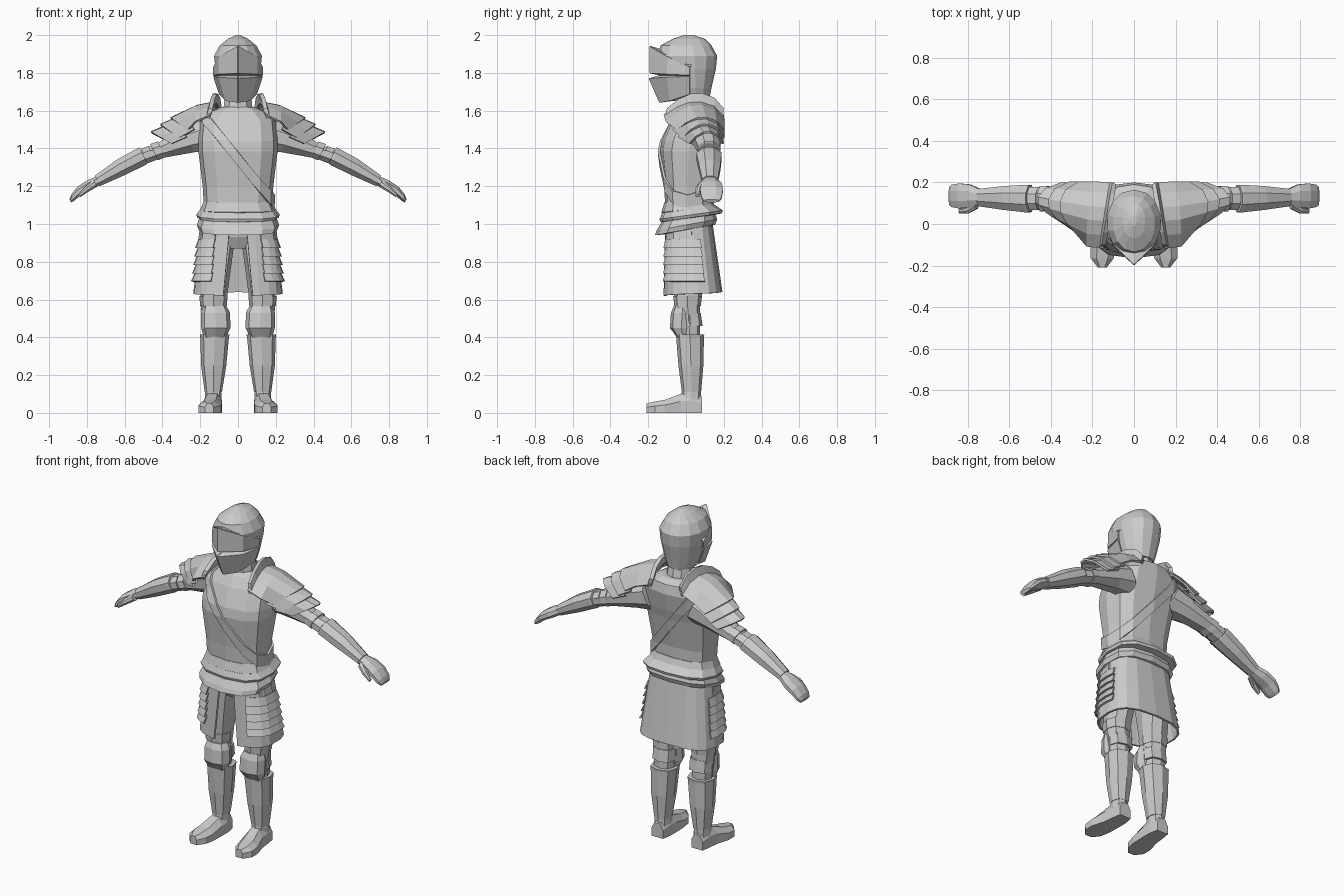
import bpy, bmesh, math
from mathutils import Vector

steel = bpy.data.materials.new("plain_grey")
steel.diffuse_color = (0.6, 0.6, 0.6, 1)


def finish(name, bm, mirror=False, thick=0.0):
    """Turn a bmesh into a flat shaded part, optionally mirrored and thickened."""
    bmesh.ops.recalc_face_normals(bm, faces=bm.faces)
    me = bpy.data.meshes.new(name)
    bm.to_mesh(me)
    bm.free()
    me.materials.append(steel)
    ob = bpy.data.objects.new(name, me)
    bpy.context.collection.objects.link(ob)
    if thick:
        s = ob.modifiers.new("thickness", 'SOLIDIFY')
        s.thickness, s.offset = thick, 0
    if mirror:
        m = ob.modifiers.new("mirror", 'MIRROR')
        m.use_clip = True
    return ob


def loft(name, rings, closed=True, caps=True, **kw):
    """Skin a list of equal length point rows."""
    bm = bmesh.new()
    rows = [[bm.verts.new(p) for p in r] for r in rings]
    n = len(rows[0])
    for a, b in zip(rows, rows[1:]):
        for i in range(n if closed else n - 1):
            j = (i + 1) % n
            bm.faces.new((a[i], a[j], b[j], b[i]))
    if closed and caps:
        bm.faces.new(rows[0])
        bm.faces.new(rows[-1])
    return finish(name, bm, **kw)


def spow(v, p):
    return math.copysign(abs(v) ** p, v)


def ring(z, x0, x1, y0, y1, n=12, p=0.8, tilt=0.0):
    """Rounded box outline at height z, first point at the front centre."""
    cx, cy, rx, ry = (x0 + x1) / 2, (y0 + y1) / 2, (x1 - x0) / 2, (y1 - y0) / 2
    out = []
    for i in range(n):
        t = 2 * math.pi * i / n
        y = cy - ry * spow(math.cos(t), p)
        out.append(Vector((cx + rx * spow(math.sin(t), p), y, z + tilt * y)))
    return out


def body(rows, **kw):
    return [ring(z, -rx, rx, y0, y1, **kw) for z, rx, y0, y1 in rows]


def limb(x, y, z, w, h, n=8):
    """Arm section: w along y, h across the arm."""
    pts = []
    for i in range(n):
        t = 2 * math.pi * (i + 0.5) / n
        c, s = math.cos(t) * w, math.sin(t) * h
        pts.append(Vector((x + 0.43 * s, y + c, z + 0.9 * s)))
    return pts


# --- head ---
loft("helmet", body([(1.67, .08, -.06, .125), (1.72, .1, -.09, .135), (1.82, .122, -.13, .158),
                     (1.89, .13, -.15, .165), (1.945, .1, -.135, .135), (1.98, .055, -.07, .1),
                     (2.0, .012, -.01, .04)], n=14, p=.95))
loft("neck", body([(1.58, .085, -.04, .14), (1.7, .07, -.02, .11)], n=10, p=1))
loft("upper_visor", [[(0, -.19, 1.94), (.1, -.095, 1.885), (.128, .02, 1.83)],
                     [(0, -.19, 1.80), (.1, -.1, 1.795), (.128, .02, 1.79)],
                     [(0, -.135, 1.79), (.08, -.08, 1.79), (.12, .02, 1.78)]],
     closed=False, mirror=True, thick=.008)
loft("visor_brow", [[(0, -.19, 1.94), (.1, -.095, 1.885), (.128, .02, 1.83)],
                    [(0, -.14, 1.925), (.08, -.08, 1.89), (.12, .03, 1.84)]],
     closed=False, mirror=True, thick=.006)
loft("lower_visor", [[(0, -.135, 1.785), (.08, -.08, 1.785), (.12, .02, 1.785)],
                     [(0, -.195, 1.77), (.102, -.1, 1.775), (.128, .02, 1.78)],
                     [(0, -.14, 1.645), (.065, -.085, 1.655), (.098, .02, 1.69)],
                     [(0, -.04, 1.66), (.05, -.03, 1.66), (.08, .03, 1.68)]],
     closed=False, mirror=True, thick=.008)

# --- torso and the diagonal strap sliced from the same shell ---
torso_rings = body([(1.08, .18, -.11, .13), (1.2, .187, -.115, .13), (1.385, .21, -.137, .165),
                    (1.44, .21, -.13, .18), (1.545, .2, -.085, .2), (1.6, .135, -.05, .19),
                    (1.62, .09, -.03, .15)], n=12, p=.75)
torso = loft("torso", torso_rings)
bm = bmesh.new()
bm.from_mesh(torso.data)
normal = Vector((.78, 0, .63))
for side in (1, -1):
    bmesh.ops.bisect_plane(bm, geom=bm.verts[:] + bm.edges[:] + bm.faces[:], clear_outer=True,
                           plane_co=Vector((0, 0, 1.345)) + normal * side * .024,
                           plane_no=normal * side)
bm.normal_update()
for v, nrm in [(v, v.normal.copy()) for v in bm.verts]:
    v.co += nrm * .007
finish("chest_strap", bm, thick=.012)

# --- waist belts: slanted, lower in front ---
for name, rows, tilt in [
    ("upper_belt", [(1.125, .18, -.115, .135), (1.075, .2, -.13, .155), (1.06, .18, -.11, .13)], .1),
    ("middle_belt", [(1.09, .19, -.12, .14), (1.045, .222, -.14, .195), (1.03, .215, -.135, .19),
                     (1.025, .18, -.11, .13)], .14),
    ("lower_belt", [(1.04, .2, -.125, .15), (.995, .218, -.155, .165), (.97, .208, -.165, .155),
                    (.965, .18, -.11, .13)], .18)]:
    loft(name, body(rows, n=12, p=.75, tilt=tilt))
loft("hips", body([(1.02, .18, -.1, .13), (.93, .165, -.09, .12), (.87, .06, -.06, .07)], n=12))


# --- skirt: two sheets meeting at the back, open in front ---
def skirt_point(deg, z, off=0.0):
    f = (1.0 - z) / .38
    t = math.radians(deg)
    rx, y0, y1 = .188 + .045 * f + off, -.105 - .01 * f - off, .135 + .055 * f + off
    y = (y0 + y1) / 2 - (y1 - y0) / 2 * spow(math.cos(t), .7)
    return Vector((rx * spow(math.sin(t), .7), y, z))


angles = [0, 20, 38, 55, 75, 95, 115, 135, 158, 180]
rows = []
for k in range(4):
    f = k / 3
    row = []
    for a in angles:
        p = skirt_point(max(a, 7 + 5 * f), 1.0 - f * (.38 - .02 * a / 180))
        row.append(p)
    row[-1].x = 0
    rows.append(row)
loft("skirt", rows, closed=False, mirror=True, thick=.012)

# hip plates: five overlapping slats over the skirt
slats = []
for k in range(5):
    top = .92 - k * .045
    for z, off in ((top, .008), (top - .044, .02)):
        slats.append([skirt_point(a, z, off) for a in (28, 42, 58, 75, 92, 106)])
loft("hip_plates", slats, closed=False, mirror=True, thick=.01)
loft("hip_hanger", [[skirt_point(a, z, .008) for a in (28, 60, 92)] for z in (.97, .915)],
     closed=False, mirror=True, thick=.008)


# --- legs ---
def leg(name, rows, n=8, p=.8):
    loft(name, [ring(*r, n=n, p=p) for r in rows], mirror=True)


leg("thigh", [(.97, .01, .17, -.09, .12), (.75, .04, .195, -.075, .11),
              (.58, .062, .198, -.06, .075), (.38, .07, .18, -.03, .075)])
leg("thigh_cuff", [(.62, .055, .205, -.068, .085), (.565, .06, .2, -.062, .078)])
leg("knee_pad", [(.565, .06, .185, -.065, .03), (.53, .042, .195, -.08, .04),
                 (.45, .04, .195, -.085, .035), (.395, .065, .18, -.045, .02)])
leg("knee_strap", [(.53, .055, .19, -.04, .078), (.46, .055, .19, -.04, .088)])
leg("shin_guard", [(.415, .045, .202, -.052, .097), (.4, .048, .2, -.052, .095),
                   (.25, .062, .195, -.04, .092), (.11, .085, .176, -.022, .08)])
leg("ankle", [(.13, .09, .172, -.02, .078), (.05, .085, .178, -.03, .08)])


def sole(y, x0, x1, h):
    c, w = (x0 + x1) / 2, (x1 - x0) * .25
    return [(x0, y, 0), (x1, y, 0), (x1, y, h * .6), (c + w, y, h), (c - w, y, h), (x0, y, h * .6)]


loft("foot", [sole(.085, .095, .17, .085), sole(.03, .085, .178, .11), sole(-.03, .085, .185, .1),
              sole(-.11, .087, .208, .07), sole(-.165, .098, .208, .06), sole(-.208, .13, .175, .05)],
     mirror=True)

# --- arms ---
for name, rows in [
    ("upper_arm", [(.15, .1, 1.475, .085, .1), (.26, .11, 1.445, .078, .078),
                   (.42, .125, 1.385, .06, .043), (.52, .125, 1.35, .055, .04)]),
    ("elbow_band_upper", [(.405, .122, 1.395, .064, .05), (.445, .122, 1.38, .066, .052)]),
    ("elbow_band_lower", [(.455, .122, 1.375, .06, .046), (.495, .122, 1.36, .06, .046)]),
    ("forearm_guard", [(.5, .122, 1.362, .07, .052), (.51, .122, 1.357, .072, .053),
                       (.62, .125, 1.3, .062, .05), (.745, .127, 1.228, .045, .033)]),
    ("hand", [(.735, .13, 1.232, .038, .026), (.79, .135, 1.205, .06, .03),
              (.84, .135, 1.175, .065, .026), (.875, .135, 1.14, .058, .02),
              (.888, .135, 1.122, .045, .01)]),
    ("thumb", [(.755, .1, 1.215, .03, .022), (.80, .068, 1.185, .02, .018),
               (.84, .062, 1.15, .012, .01)])]:
    loft(name, [limb(*r) for r in rows], mirror=True)


# --- shoulder armour: arched plates overlapping down the arm ---
def arch(x, y0, y1, top, edge, lean, skew=0.0):
    """Arch across y; edges sit lower and lean toward the body."""
    pts = []
    for u, v in ((0, 0), (.2, .6), (.42, .96), (.62, 1), (.84, .7), (1, 0)):
        pts.append((x - lean * (1 - v) + skew * (.5 - u), y0 + (y1 - y0) * u,
                    edge + (top - edge) * v))
    return pts


loft("shoulder_plate_1", [arch(.12, -.115, .195, 1.645, 1.575, 0, .05),
                          arch(.22, -.105, .2, 1.625, 1.54, .01, .03),
                          arch(.355, -.045, .2, 1.56, 1.495, .09)],
     closed=False, mirror=True, thick=.012)
loft("shoulder_plate_2", [arch(.28, -.07, .197, 1.58, 1.5, .05),
                          arch(.41, -.015, .2, 1.525, 1.455, .1)],
     closed=False, mirror=True, thick=.012)
loft("shoulder_plate_3", [arch(.33, -.04, .192, 1.54, 1.46, .06),
                          arch(.46, .02, .195, 1.485, 1.425, .11)],
     closed=False, mirror=True, thick=.012)
loft("shoulder_flange", [arch(.12, -.1, .195, 1.69, 1.61, 0, .05),
                         arch(.135, -.112, .195, 1.635, 1.56, 0, .05)],
     closed=False, mirror=True, thick=.022)
